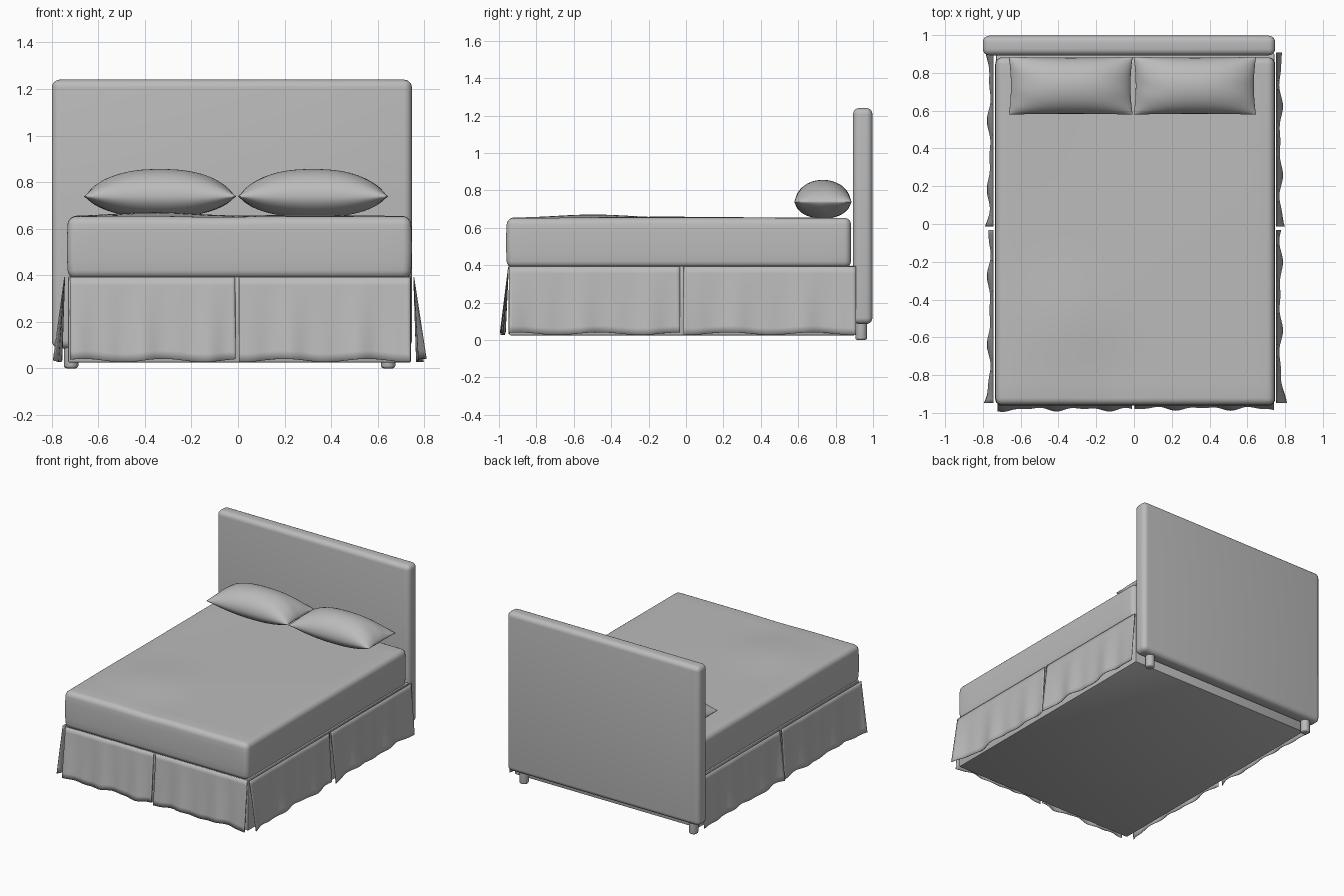
import bpy, bmesh, math
from mathutils import Vector

if "Cube" in bpy.data.objects:
    bpy.data.objects.remove(bpy.data.objects["Cube"])

fabric = bpy.data.materials.new("grey fabric")
fabric.diffuse_color = (0.5, 0.5, 0.5, 1)
fabric.use_nodes = True
fabric.node_tree.nodes["Principled BSDF"].inputs["Base Color"].default_value = fabric.diffuse_color


def finish(name, bm, angle=40):
    me = bpy.data.meshes.new(name)
    bm.to_mesh(me)
    bm.free()
    ob = bpy.data.objects.new(name, me)
    bpy.context.collection.objects.link(ob)
    me.materials.append(fabric)
    bpy.ops.object.select_all(action='DESELECT')
    bpy.context.view_layer.objects.active = ob
    ob.select_set(True)
    bpy.ops.object.shade_smooth_by_angle(angle=math.radians(angle))
    return ob


def rounded_box(lo, hi, r, segs=4):
    bm = bmesh.new()
    bmesh.ops.create_cube(bm, size=1)
    lo, hi = Vector(lo), Vector(hi)
    for v in bm.verts:
        v.co = Vector([lo[i] + (v.co[i] + 0.5) * (hi[i] - lo[i]) for i in range(3)])
    if r:
        bmesh.ops.bevel(bm, geom=bm.edges[:], offset=r, segments=segs,
                        profile=0.5, affect='EDGES', clamp_overlap=True)
    return bm


def add_loops(bm, axis, lo, hi, n):
    for i in range(1, n):
        co, no = Vector(), Vector()
        co[axis] = lo + (hi - lo) * i / n
        no[axis] = 1
        bmesh.ops.bisect_plane(bm, geom=bm.verts[:] + bm.edges[:] + bm.faces[:],
                               plane_co=co, plane_no=no)


# Headboard and its two feet
finish("headboard", rounded_box((-0.80, 0.893, 0.085), (0.747, 0.997, 1.24), 0.034, 5))
for side, x in (("left", -0.717), ("right", 0.645)):
    bm = bmesh.new()
    bmesh.ops.create_cone(bm, cap_ends=True, segments=24, radius1=0.031, radius2=0.031, depth=0.11)
    bmesh.ops.translate(bm, verts=bm.verts[:], vec=(x, 0.937, 0.055))
    rim = [e for e in bm.edges if all(v.co.z < 0.01 for v in e.verts)]
    bmesh.ops.bevel(bm, geom=rim, offset=0.012, segments=3, profile=0.5, affect='EDGES')
    finish(side + "_foot", bm)

# Box base under the mattress
finish("box_base", rounded_box((-0.73, -0.945, 0.025), (0.743, 0.905, 0.395), 0.006, 2))

# Mattress with soft swell on the top and slightly bulged sides
bm = rounded_box((-0.73, -0.957, 0.385), (0.742, 0.882, 0.653), 0.036, 5)
add_loops(bm, 0, -0.69, 0.70, 20)
add_loops(bm, 1, -0.91, 0.84, 24)
add_loops(bm, 2, 0.42, 0.62, 5)
for v in bm.verts:
    x, y, z = v.co
    k = max(0, (z - 0.5) / 0.153)
    swell = 0.018 * math.exp(-((x + 0.36) / 0.24) ** 2 - ((y + 0.5) / 0.27) ** 2)
    swell += 0.006 * math.exp(-((x - 0.3) / 0.35) ** 2 - ((y + 0.1) / 0.5) ** 2)
    swell -= 0.006 * math.exp(-((x + 0.1) / 0.15) ** 2 - ((y + 0.8) / 0.2) ** 2)
    v.co.z += swell * k
    bulge = 0.005 * math.sin(math.pi * min(1, max(0, (z - 0.385) / 0.268)))
    if abs(x) > 0.70:
        v.co.x += math.copysign(bulge, x)
    if y < -0.92:
        v.co.y -= bulge
finish("mattress", bm, 50)


# Pillows: two domed sheets meeting in a seam with pointed corners
def pillow(name, cx, hx, phase):
    n = 36
    cy, hy, cz = 0.732, 0.153, 0.738
    bm = bmesh.new()
    for s in (1, -1):
        rows = []
        for i in range(n + 1):
            u = -math.cos(math.pi * i / n)
            row = []
            for j in range(n + 1):
                w = -math.cos(math.pi * j / n)
                dome = max(0, 1 - abs(u) ** 2.4) ** 0.68 * max(0, 1 - w * w) ** 0.5
                h = 0.118 if s > 0 else 0.09
                x = cx + hx * u * (1 - 0.035 * (1 - w * w))
                y = cy + hy * w * (1 - 0.03 * (1 - u * u))
                crease = 0.004 * math.sin(9 * w + 4 * u + phase) * u ** 4 * dome
                row.append(bm.verts.new((x, y, cz + s * h * dome + crease)))
            rows.append(row)
        for i in range(n):
            for j in range(n):
                q = [rows[i][j], rows[i + 1][j], rows[i + 1][j + 1], rows[i][j + 1]]
                bm.faces.new(q if s > 0 else q[::-1])
    bmesh.ops.remove_doubles(bm, verts=bm.verts[:], dist=0.0004)
    finish(name, bm, 75)


pillow("left_pillow", -0.335, 0.328, 0)
pillow("right_pillow", 0.322, 0.324, 2)


# Bed skirt panels: hanging cloth that flares and ripples toward the hem
def skirt(name, a, b, out, flare, end_a, end_b, phase):
    a, b, out = Vector(a), Vector(b), Vector(out)
    nt, ns = 48, 10
    flip = (b - a).cross(out).z > 0
    bm = bmesh.new()
    rows = []
    for i in range(nt + 1):
        t = i / nt
        ripple = 0.007 * math.sin(t * 17 + phase) + 0.005 * math.sin(t * 31 + 2 * phase)
        flick = end_a * math.exp(-t * 14) + end_b * math.exp(-(1 - t) * 14)
        hem = 0.034 + 0.007 * math.sin(t * 13 + phase * 1.7)
        row = []
        for j in range(ns + 1):
            s = j / ns
            p = a.lerp(b, t) + out * (s * (flare + ripple + flick))
            p.z = 0.392 + (hem - 0.392) * s
            row.append(bm.verts.new(p))
        rows.append(row)
    for i in range(nt):
        for j in range(ns):
            q = [rows[i][j], rows[i][j + 1], rows[i + 1][j + 1], rows[i + 1][j]]
            bm.faces.new(q[::-1] if flip else q)
    ob = finish(name, bm, 60)
    mod = ob.modifiers.new("cloth thickness", 'SOLIDIFY')
    mod.thickness = 0.004
    mod.offset = -1


for side, x, sx in (("left", -0.747, -1), ("right", 0.757, 1)):
    ph = 0.6 if sx > 0 else 1.9
    skirt(side + "_front_skirt", (x, -0.947, 0), (x, -0.033, 0), (sx, 0, 0), 0.02, 0.025, 0.005, ph)
    skirt(side + "_back_skirt", (x, -0.012, 0), (x, 0.908, 0), (sx, 0, 0), 0.02, 0.022, 0.008, ph + 2)
skirt("foot_left_skirt", (-0.722, -0.951, 0), (-0.012, -0.951, 0), (0, -1, 0), 0.03, 0.006, 0.004, 0.3)
skirt("foot_right_skirt", (0.004, -0.951, 0), (0.74, -0.951, 0), (0, -1, 0), 0.026, 0.004, 0.008, 2.6)
